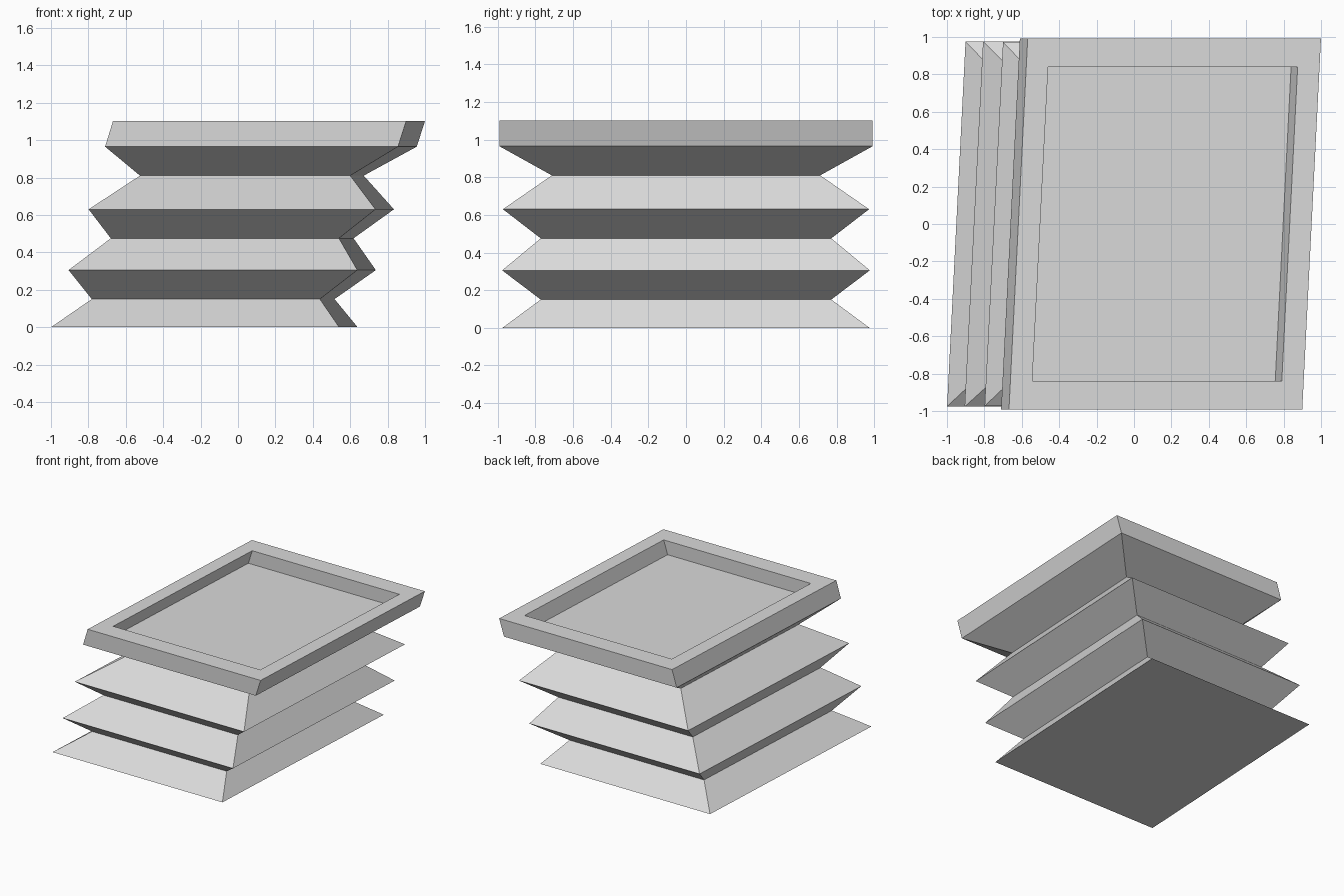
import bpy
import bmesh

cube = bpy.data.objects.get("Cube")
if cube:
    bpy.data.objects.remove(cube, do_unlink=True)

# One plain grey for the whole model
grey = bpy.data.materials.new("light_grey")
grey.use_nodes = True
colour = (0.7, 0.7, 0.7, 1)
grey.diffuse_color = colour
grey.node_tree.nodes["Principled BSDF"].inputs["Base Color"].default_value = colour

LEAN = 0.3136    # sideways drift with height
SKEW = 0.0505    # sideways drift with depth
BASE_X = -0.18


def ring(bm, z, hx, hy):
    """Slanted rectangle at height z, counter-clockwise from above."""
    verts = []
    for sx, sy in ((-1, -1), (1, -1), (1, 1), (-1, 1)):
        x = BASE_X + LEAN * z + SKEW * sy * hy + sx * hx
        verts.append(bm.verts.new((x, sy * hy, z)))
    return verts


def loft(name, sections, cap_start=False, cap_end=False):
    """Join successive rings with flat quads."""
    bm = bmesh.new()
    rings = [ring(bm, *s) for s in sections]
    for low, high in zip(rings, rings[1:]):
        for i in range(4):
            j = (i + 1) % 4
            bm.faces.new((low[i], low[j], high[j], high[i]))
    if cap_start:
        bm.faces.new(rings[0][::-1])
    if cap_end:
        bm.faces.new(rings[-1])
    mesh = bpy.data.meshes.new(name)
    bm.to_mesh(mesh)
    bm.free()
    mesh.materials.append(grey)
    obj = bpy.data.objects.new(name, mesh)
    bpy.context.collection.objects.link(obj)
    return obj


# Folded bellows: (height, half width, half depth), alternating wide and narrow
loft("bellows", [
    (0.0, 0.77, 0.975),
    (0.15, 0.61, 0.772),
    (0.305, 0.772, 0.977),
    (0.475, 0.61, 0.772),
    (0.63, 0.767, 0.973),
    (0.81, 0.562, 0.713),
    (0.965, 0.783, 0.992),
], cap_start=True)

# Top frame: outer wall, flat rim, inner wall and recessed floor
loft("top_tray", [
    (0.965, 0.783, 0.992),
    (1.102, 0.784, 0.992),
    (1.102, 0.667, 0.84),
    (0.99, 0.667, 0.84),
], cap_end=True)
